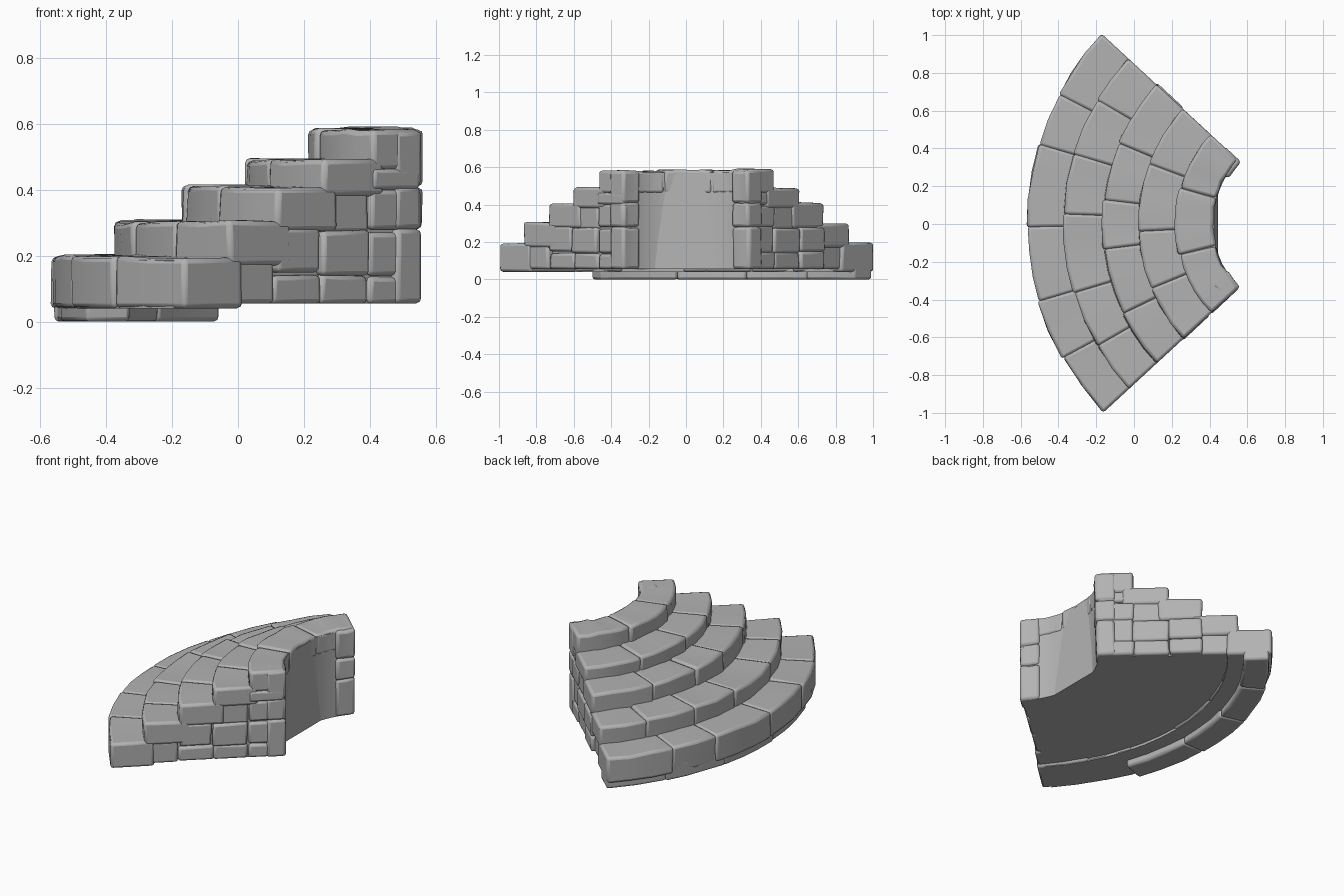
import bpy, bmesh, math, random
from mathutils import Vector

random.seed(4)
cube = bpy.data.objects.get("Cube")
if cube:
    bpy.data.objects.remove(cube)

stone = bpy.data.materials.new("grey_stone")
stone.use_nodes = True
GREY = (0.45, 0.45, 0.45, 1)
stone.diffuse_color = GREY
stone.node_tree.nodes["Principled BSDF"].inputs["Base Color"].default_value = GREY

CX = 0.92                                      # centre of the curve
HALF = 42.6                                    # half sweep in degrees
RADII = [1.48, 1.29, 1.09, 0.90, 0.70, 0.50]
TOPS = [0.20, 0.305, 0.41, 0.49, 0.585]
BASE = 0.055


def jit(amount):
    return random.uniform(-amount, amount)


def arc_block(name, r_in, r_out, a0, a1, z0, z1, rough=0.0, bevel=0.0, step=6):
    """Curved block swept between two angles around the stair centre."""
    bm = bmesh.new()
    n = max(1, round((a1 - a0) / step))
    rings = []
    for i in range(n + 1):
        a = math.radians(a0 + (a1 - a0) * i / n)
        ring = []
        for r, z in ((r_in, z0), (r_out, z0), (r_out, z1), (r_in, z1)):
            r += jit(rough)
            top = jit(rough) if z == z1 else 0
            ring.append(bm.verts.new((CX - r * math.cos(a), r * math.sin(a), z + top)))
        rings.append(ring)
    for a, b in zip(rings, rings[1:]):
        for k in range(4):
            m = (k + 1) % 4
            bm.faces.new((a[k], a[m], b[m], b[k]))
    bm.faces.new(rings[0][::-1])
    bm.faces.new(rings[-1])
    bmesh.ops.recalc_face_normals(bm, faces=bm.faces)
    return finish(name, bm, bevel)


def finish(name, bm, bevel):
    mesh = bpy.data.meshes.new(name)
    bm.to_mesh(mesh)
    bm.free()
    mesh.materials.append(stone)
    ob = bpy.data.objects.new(name, mesh)
    bpy.context.collection.objects.link(ob)
    if bevel:
        mod = ob.modifiers.new("worn_edges", "BEVEL")
        mod.width = bevel
        mod.segments = 2
        mod.limit_method = "ANGLE"
        mod.angle_limit = math.radians(40)
    bpy.ops.object.select_all(action="DESELECT")
    ob.select_set(True)
    bpy.context.view_layer.objects.active = ob
    bpy.ops.object.shade_smooth_by_angle(angle=math.radians(35))
    return ob


# Steps: solid core, worn tread stones, and courses of stones on both ends
COUNTS = [6, 6, 5, 4, 3]
COURSES = [[], [0.17], [0.15, 0.29], [0.14, 0.27, 0.39], [0.14, 0.28, 0.40, 0.49]]
for i, top in enumerate(TOPS):
    r_out, r_in = RADII[i], RADII[i + 1]
    bottom = 0.04 if i == 0 else BASE
    inner = r_in if i == 4 else r_in - 0.06
    arc_block(f"step_{i + 1}_core", inner + 0.004, r_out - 0.012, -HALF + 2, HALF - 2,
              bottom, top - 0.012)

    # tread stones with uneven joints
    n = COUNTS[i]
    cuts = [-HALF + 2 * HALF * k / n + (jit(2.5) if 0 < k < n else 0) for k in range(n + 1)]
    lower = bottom if i == 0 else TOPS[i - 1] - 0.03
    for k in range(n):
        lift = jit(0.004)
        arc_block(f"step_{i + 1}_tread_{k + 1}", inner + jit(0.004), r_out + jit(0.006),
                  cuts[k] - 0.1, cuts[k + 1] + 0.1, lower, top + lift, 0.005, 0.016)

    # end courses below the tread
    levels = [bottom] + [z for z in COURSES[i] if z < lower - 0.03] + [lower + 0.01]
    for side, label in ((-1, "front"), (1, "back")):
        if i == 0:
            continue
        for k in range(len(levels) - 1):
            end = HALF + jit(0.7)
            a0, a1 = sorted((side * (end - 9), side * end))
            arc_block(f"step_{i + 1}_{label}_end_{k + 1}", r_in + jit(0.008), r_out + jit(0.004),
                      a0, a1, levels[k], levels[k + 1] + jit(0.008), 0.006, 0.014)

# Projecting corner stones beside the inner wall
for side, label in ((-1, "front"), (1, "back")):
    for k, (z0, z1) in enumerate(((BASE, 0.28), (0.28, 0.41), (0.41, 0.58))):
        a0, a1 = sorted((side * 30, side * (HALF + 0.4)))
        arc_block(f"{label}_corner_stone_{k + 1}", 0.488 + jit(0.006), 0.60,
                  a0, a1, z0, z1, 0.005, 0.016)

# Flat inner wall panel
bm = bmesh.new()
bmesh.ops.create_cube(bm, size=1)
for v in bm.verts:
    v.co = Vector((0.40 + v.co.x * 0.09, v.co.y * 0.44, 0.31 + v.co.z * 0.51))
    if v.co.z > 0.3 and v.co.x > 0.4:
        v.co.x -= 0.02
finish("inner_wall_panel", bm, 0)

# Low footing course under the outer step
foot = [-20, -2, 14, 29, HALF]
for k in range(4):
    arc_block(f"footing_stone_{k + 1}", 1.325, 1.475 + jit(0.006), foot[k] - 0.1, foot[k + 1] + 0.1,
              0.0, 0.10, 0.004, 0.014)
